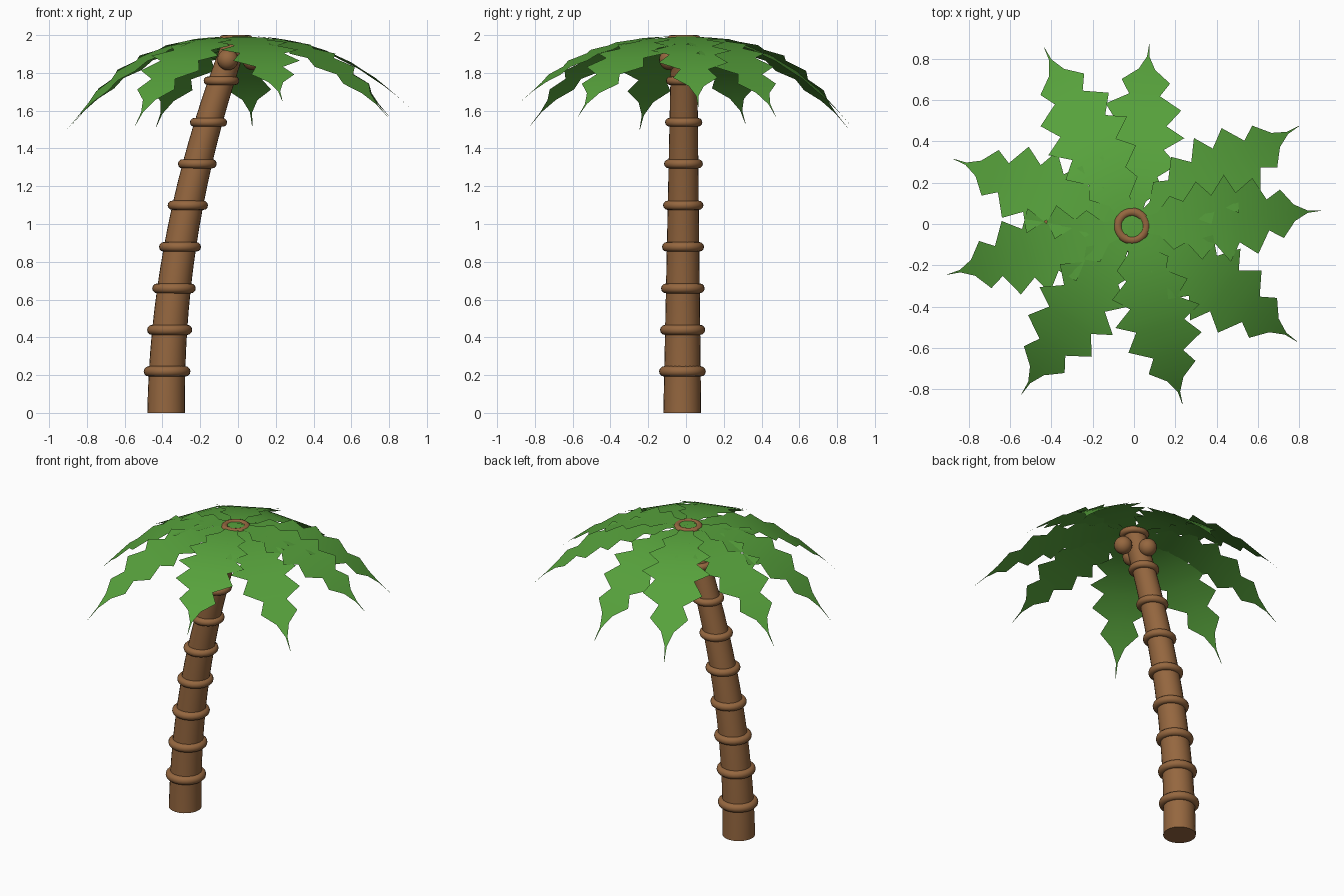
import bpy, bmesh, math
from mathutils import Vector

if "Cube" in bpy.data.objects:
    bpy.data.objects.remove(bpy.data.objects["Cube"])

def material(name, col):
    m = bpy.data.materials.new(name)
    m.diffuse_color = (*col, 1)
    m.use_nodes = True
    m.node_tree.nodes["Principled BSDF"].inputs["Base Color"].default_value = m.diffuse_color
    return m

BROWN = material("bark brown", (0.30, 0.135, 0.05))
GREEN = material("leaf green", (0.095, 0.36, 0.045))

def finish(ob, name, mat, angle=50):
    ob.name = name
    ob.data.materials.append(mat)
    bpy.ops.object.select_all(action='DESELECT')
    ob.select_set(True)
    bpy.context.view_layer.objects.active = ob
    bpy.ops.object.shade_smooth_by_angle(angle=math.radians(angle))

def mesh_object(bm, name, mat):
    me = bpy.data.meshes.new(name)
    bm.to_mesh(me)
    bm.free()
    ob = bpy.data.objects.new(name, me)
    bpy.context.collection.objects.link(ob)
    finish(ob, name, mat)

# Leaning trunk: position and radius along t = 0..1
HEIGHT = 1.978
def axis(t):
    return Vector((-0.38 + 0.37 * t * t, -0.02 + 0.01 * t, HEIGHT * t))
def radius(t):
    return 0.1 - 0.032 * t

bm = bmesh.new()
SIDES, STEPS = 24, 18
loops = []
for i in range(STEPS + 1):
    t = i / STEPS
    c, r = axis(t), radius(t)
    loops.append([bm.verts.new(c + Vector((r * math.cos(a), r * math.sin(a), 0)))
                  for a in (2 * math.pi * k / SIDES for k in range(SIDES))])
for lo, hi in zip(loops, loops[1:]):
    for k in range(SIDES):
        n = (k + 1) % SIDES
        bm.faces.new((lo[k], lo[n], hi[n], hi[k]))
bm.faces.new(loops[0][::-1])
bm.faces.new(loops[-1])
mesh_object(bm, "trunk", BROWN)

# Bark rings
for k in range(1, 10):
    t = k / 9
    bpy.ops.mesh.primitive_torus_add(location=axis(t), major_radius=radius(t),
                                     minor_radius=0.028 - 0.006 * t,
                                     major_segments=28, minor_segments=12)
    finish(bpy.context.object, f"bark_ring_{k}", BROWN)

# Coconuts under the crown
for k in range(3):
    a = math.radians(120 * k)
    bpy.ops.mesh.primitive_uv_sphere_add(
        segments=20, ring_count=12, radius=0.056,
        location=(-0.01 + 0.088 * math.cos(a), -0.01 + 0.088 * math.sin(a), 1.87))
    finish(bpy.context.object, f"coconut_{k + 1}", BROWN)

# Zigzag half outline of a frond: (fraction of reach, half width)
OUTLINE = [(0, 0.02), (0.07, 0.04), (0.14, 0.055), (0.21, 0.13), (0.28, 0.10),
           (0.355, 0.19), (0.43, 0.118), (0.505, 0.212), (0.56, 0.121),
           (0.653, 0.184), (0.72, 0.075), (0.794, 0.118), (0.86, 0.04),
           (0.93, 0.006), (1, 0.001)]

def frond(i, tip):
    # flat across, drooping along its length towards the tip
    base = Vector((-0.01, -0.01, 1.995 - 0.0012 * (i * 4 % 9)))
    out = Vector(tip) - base
    drop = -out.z
    out.z = 0
    side = Vector((-out.y, out.x, 0)).normalized()
    bm = bmesh.new()
    rows = []
    for f, w in OUTLINE:
        c = base + out * f - Vector((0, 0, drop * f ** 2.3))
        rows.append([bm.verts.new(c + side * s * w) for s in (-1, 0, 1)])
    for a, b in zip(rows, rows[1:]):
        for j in (0, 1):
            bm.faces.new((a[j], b[j], b[j + 1], a[j + 1]))
    mesh_object(bm, f"frond_{i + 1}", GREEN)

TIPS = [(0.905, 0.065, 1.62), (0.80, 0.475, 1.57), (0.075, 0.873, 1.52),
        (-0.435, 0.855, 1.51), (-0.875, 0.315, 1.53), (-0.905, -0.245, 1.50),
        (-0.545, -0.825, 1.52), (0.235, -0.873, 1.65), (0.79, -0.57, 1.57)]
for i, tip in enumerate(TIPS):
    frond(i, tip)
